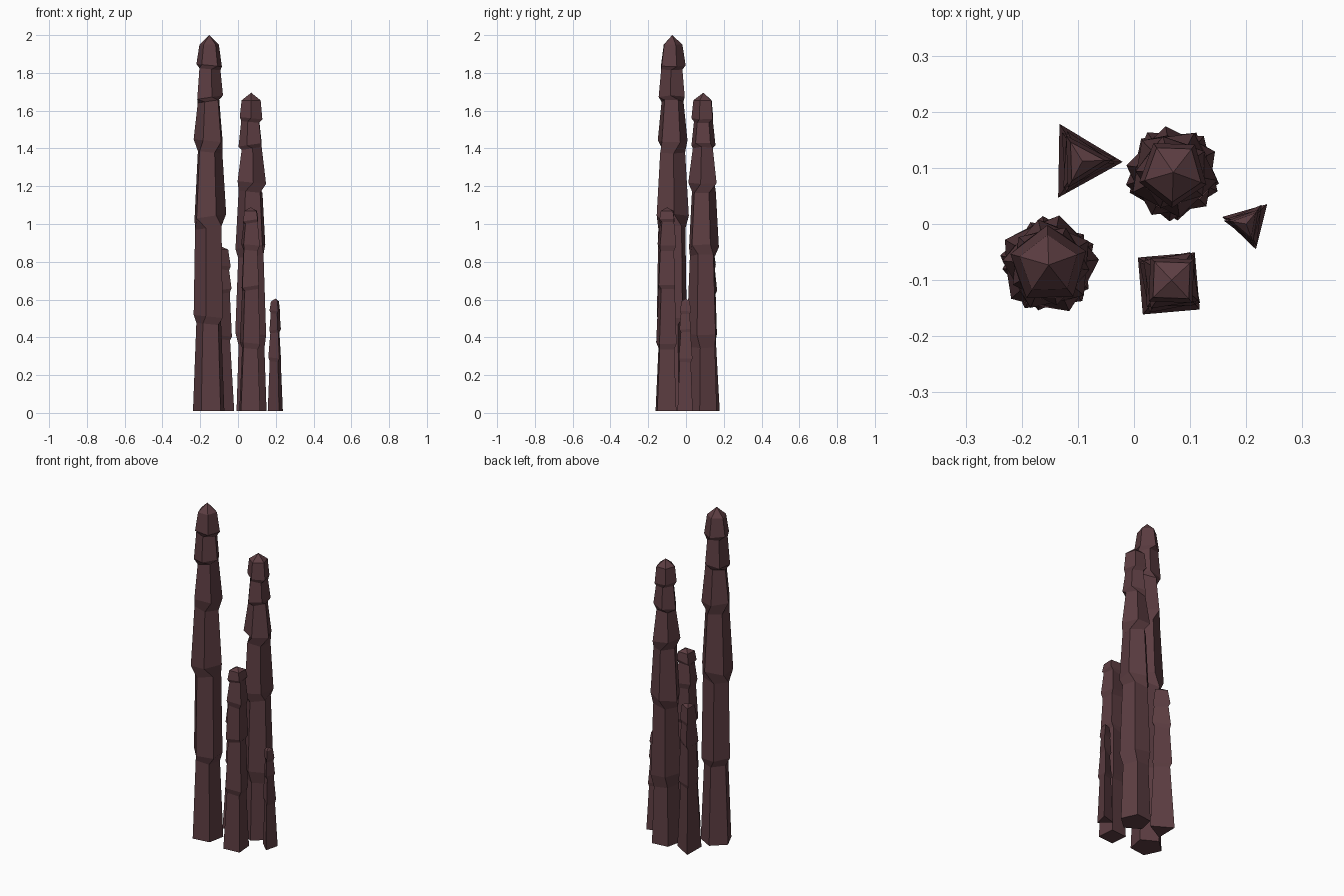
import bpy, bmesh, math

cube = bpy.data.objects.get("Cube")
if cube:
    bpy.data.objects.remove(cube, do_unlink=True)

# One dark reddish-brown stone colour
stone = bpy.data.materials.new("dark_red_stone")
stone.use_nodes = True
color = (0.108, 0.047, 0.054, 1)
stone.diffuse_color = color
bsdf = stone.node_tree.nodes["Principled BSDF"]
bsdf.inputs["Base Color"].default_value = color
bsdf.inputs["Roughness"].default_value = 0.9

BASE_Z = 0.01


def add_ring(bm, sides, center, z, radius, degrees, tilt=0.0):
    """Ring of vertices; tilt lifts one side of the ring."""
    ring = []
    for i in range(sides):
        a = math.radians(degrees) + math.tau * i / sides
        x, y = radius * math.cos(a), radius * math.sin(a)
        ring.append(bm.verts.new((center[0] + x, center[1] + y, z + tilt * x)))
    return ring


def add_column(name, sides, base, top, base_radius, base_angle, joints, cap):
    """Stacked tapering segments; joints are (height, radius, angle, neck gap)."""
    bm = bmesh.new()
    peak_z, shoulder_z, shoulder_radius = cap

    def center(z):
        t = z / peak_z
        return [b + (c - b) * t for b, c in zip(base, top)]

    angle = base_angle
    rings = [add_ring(bm, sides, base, BASE_Z, base_radius, angle)]
    for i, (z, radius, new_angle, gap) in enumerate(joints):
        tilt = 0.15 if i % 2 else -0.1
        # narrow neck closes the lower segment, wide foot opens the next
        rings.append(add_ring(bm, sides, center(z), z - gap, radius * 0.84, angle, tilt))
        angle = new_angle
        rings.append(add_ring(bm, sides, center(z), z, radius, angle, tilt))
    rings.append(add_ring(bm, sides, center(shoulder_z), shoulder_z, shoulder_radius, angle))

    for low, high in zip(rings, rings[1:]):
        for i in range(sides):
            j = (i + 1) % sides
            bm.faces.new((low[i], low[j], high[j], high[i]))
    # flat underside and pointed cap
    bm.faces.new(rings[0][::-1])
    peak = bm.verts.new((*center(peak_z), peak_z))
    for i in range(sides):
        bm.faces.new((rings[-1][i], rings[-1][(i + 1) % sides], peak))
    bmesh.ops.recalc_face_normals(bm, faces=bm.faces)

    mesh = bpy.data.meshes.new(name)
    bm.to_mesh(mesh)
    bm.free()
    mesh.materials.append(stone)
    bpy.context.collection.objects.link(bpy.data.objects.new(name, mesh))


# Two large five-sided columns
add_column("tallest_column", 5, (-0.152, -0.073), (-0.152, -0.073), 0.088, 97,
           [(0.51, 0.083, 113, 0.04), (1.04, 0.09, 78, 0.06), (1.44, 0.083, 103, 0.06),
            (1.67, 0.073, 65, 0.02), (1.84, 0.071, 92, 0.02)], (2.0, 1.95, 0.054))
add_column("second_column", 5, (0.069, 0.09), (0.07, 0.092), 0.084, 60,
           [(0.42, 0.086, 50, 0.07), (0.88, 0.084, 27, 0.05), (1.22, 0.08, 62, 0.05),
            (1.42, 0.067, 34, 0.02), (1.56, 0.063, 52, 0.02)], (1.695, 1.655, 0.053))

# Square column in front
add_column("square_column", 4, (0.062, -0.106), (0.067, -0.1), 0.072, 50,
           [(0.37, 0.065, 56, 0.03), (0.67, 0.062, 47, 0.02), (0.89, 0.061, 54, 0.03),
            (1.02, 0.055, 43, 0.015)], (1.088, 1.07, 0.045))

# Small three-sided columns
add_column("back_triangular_column", 3, (-0.096, 0.112), (-0.092, 0.112), 0.076, -1,
           [(0.41, 0.062, 4, 0.02), (0.65, 0.059, -4, 0.02), (0.78, 0.054, 2, 0.02)],
           (0.882, 0.865, 0.04))
add_column("side_triangular_column", 3, (0.204, 0.001), (0.2, 0), 0.048, 46,
           [(0.29, 0.042, 53, 0.02), (0.44, 0.036, 44, 0.015), (0.54, 0.034, 50, 0.015)],
           (0.606, 0.59, 0.026))
